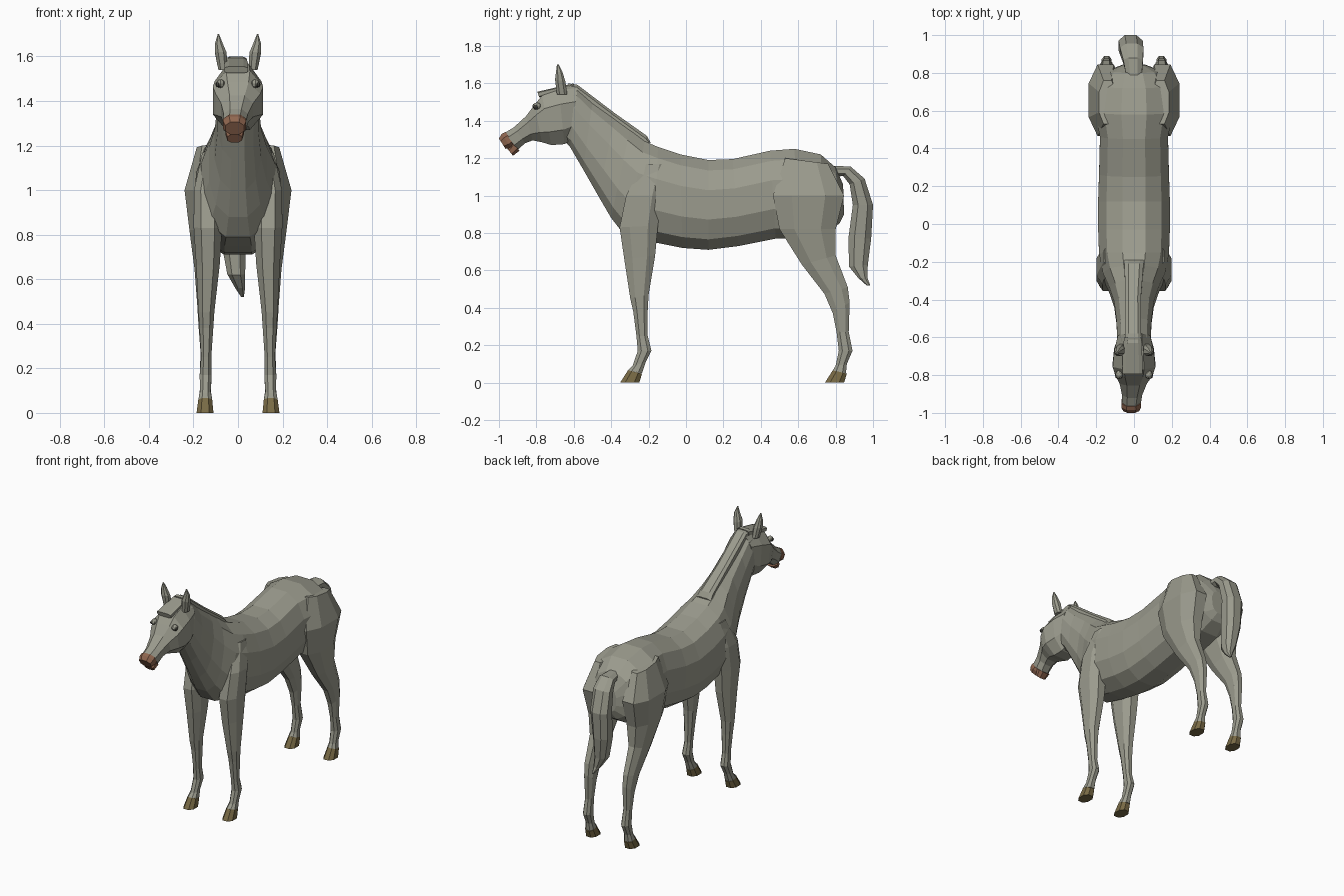
import bpy, bmesh, math
from mathutils import Vector


def material(name, rgb):
    m = bpy.data.materials.new(name)
    m.diffuse_color = (*rgb, 1)
    return m


COAT = material("grey coat", (0.33, 0.33, 0.27))
LIPS = material("brown muzzle", (0.28, 0.135, 0.08))
HORN = material("olive hoof", (0.19, 0.145, 0.06))
DARK = material("dark eye", (0.06, 0.06, 0.05))


def loft(name, rings, mat, n=8, power=0.85, side=1):
    """Skin rings given as (y, z of one edge, y, z of opposite edge, x centre, half width)."""
    bm = bmesh.new()
    loops = []
    fit = math.cos(math.pi / n) ** power
    for ya, za, yb, zb, xc, w in rings:
        a, b = Vector((0, ya, za)), Vector((0, yb, zb))
        mid, half = (a + b) / 2, (a - b) / 2
        loop = []
        for i in range(n):
            t = (i + 0.5) * 2 * math.pi / n
            c = math.copysign(abs(math.cos(t)) ** power, math.cos(t)) / fit
            s = math.copysign(abs(math.sin(t)) ** power, math.sin(t)) / fit
            p = mid + half * c
            loop.append(bm.verts.new((side * (xc + w * s), p.y, p.z)))
        loops.append(loop)
    for l0, l1 in zip(loops, loops[1:]):
        for i in range(n):
            j = (i + 1) % n
            bm.faces.new((l0[i], l0[j], l1[j], l1[i]))
    bm.faces.new(loops[0])
    bm.faces.new(loops[-1])
    bmesh.ops.recalc_face_normals(bm, faces=bm.faces)
    me = bpy.data.meshes.new(name)
    bm.to_mesh(me)
    bm.free()
    me.materials.append(mat)
    ob = bpy.data.objects.new(name, me)
    bpy.context.collection.objects.link(ob)
    return ob


# Trunk and neck, from rump to throat
loft("trunk_and_neck", [
    (0.84, 1.06, 0.845, 0.90, 0, 0.06),
    (0.80, 1.15, 0.82, 0.85, 0, 0.14),
    (0.72, 1.22, 0.74, 0.80, 0, 0.19),
    (0.58, 1.25, 0.60, 0.77, 0, 0.205),
    (0.45, 1.24, 0.48, 0.77, 0, 0.18),
    (0.25, 1.195, 0.28, 0.73, 0, 0.185),
    (0.12, 1.19, 0.12, 0.71, 0, 0.19),
    (-0.03, 1.22, -0.02, 0.72, 0, 0.19),
    (-0.15, 1.26, -0.17, 0.75, 0, 0.185),
    (-0.22, 1.29, -0.33, 0.79, 0, 0.165),
    (-0.30, 1.35, -0.40, 0.88, 0, 0.13),
    (-0.38, 1.41, -0.47, 1.00, 0, 0.105),
    (-0.50, 1.50, -0.55, 1.14, 0, 0.092),
    (-0.58, 1.57, -0.62, 1.26, 0, 0.09),
    (-0.63, 1.57, -0.66, 1.30, 0, 0.085),
], COAT, n=12)

# Head, from poll to nose
loft("head", [
    (-0.58, 1.575, -0.61, 1.30, 0, 0.085),
    (-0.68, 1.565, -0.65, 1.275, 0, 0.105),
    (-0.77, 1.535, -0.72, 1.27, 0, 0.113),
    (-0.81, 1.485, -0.77, 1.285, 0, 0.10),
    (-0.855, 1.425, -0.82, 1.295, -0.004, 0.072),
    (-0.92, 1.365, -0.86, 1.28, -0.01, 0.054),
    (-0.97, 1.335, -0.90, 1.245, -0.014, 0.05),
], COAT, n=8)

# Lips
loft("upper_lip", [
    (-0.965, 1.34, -0.915, 1.27, -0.015, 0.051),
    (-0.985, 1.33, -0.935, 1.255, -0.015, 0.052),
    (-1.0, 1.305, -0.965, 1.25, -0.015, 0.042),
], LIPS)
loft("lower_lip", [
    (-0.93, 1.285, -0.89, 1.24, -0.015, 0.042),
    (-0.955, 1.25, -0.925, 1.213, -0.015, 0.033),
], LIPS)

# Mane strip and forelock
loft("mane", [
    (-0.63, 1.60, -0.62, 1.54, -0.005, 0.045),
    (-0.58, 1.592, -0.60, 1.53, -0.005, 0.043),
    (-0.38, 1.44, -0.40, 1.38, -0.005, 0.042),
    (-0.21, 1.32, -0.24, 1.25, 0, 0.05),
    (-0.19, 1.285, -0.20, 1.24, 0, 0.055),
], COAT, power=0.6)
loft("forelock", [
    (-0.60, 1.60, -0.61, 1.56, -0.008, 0.045),
    (-0.70, 1.577, -0.70, 1.545, -0.008, 0.052),
    (-0.795, 1.555, -0.785, 1.525, -0.008, 0.052),
], COAT, power=0.5)

# Tail
loft("tail", [
    (0.77, 1.16, 0.80, 1.10, 0, 0.04),
    (0.88, 1.155, 0.84, 1.105, -0.005, 0.052),
    (0.955, 1.09, 0.875, 1.06, -0.012, 0.062),
    (1.0, 0.95, 0.892, 0.95, -0.018, 0.064),
    (0.99, 0.77, 0.868, 0.77, -0.02, 0.056),
    (0.972, 0.63, 0.872, 0.62, -0.008, 0.04),
    (0.97, 0.56, 0.92, 0.56, 0.01, 0.022),
    (0.985, 0.52, 0.965, 0.52, 0.02, 0.006),
], COAT)

FRONT = [
    (-0.23, 1.17, -0.11, 1.17, 0.12, 0.04),
    (-0.32, 1.00, -0.13, 1.00, 0.14, 0.058),
    (-0.355, 0.83, -0.15, 0.84, 0.135, 0.064),
    (-0.33, 0.66, -0.165, 0.68, 0.135, 0.053),
    (-0.298, 0.45, -0.20, 0.47, 0.142, 0.036),
    (-0.282, 0.38, -0.205, 0.38, 0.142, 0.031),
    (-0.265, 0.25, -0.205, 0.25, 0.143, 0.023),
    (-0.258, 0.17, -0.185, 0.17, 0.145, 0.027),
    (-0.285, 0.09, -0.215, 0.11, 0.147, 0.024),
    (-0.31, 0.065, -0.235, 0.05, 0.147, 0.031),
]
HIND = [
    (0.53, 1.20, 0.76, 1.17, 0.14, 0.045),
    (0.465, 1.00, 0.845, 1.00, 0.15, 0.09),
    (0.50, 0.82, 0.80, 0.82, 0.145, 0.073),
    (0.62, 0.63, 0.80, 0.68, 0.147, 0.048),
    (0.74, 0.475, 0.865, 0.51, 0.147, 0.036),
    (0.785, 0.37, 0.875, 0.43, 0.145, 0.032),
    (0.805, 0.27, 0.87, 0.27, 0.145, 0.023),
    (0.817, 0.17, 0.89, 0.17, 0.145, 0.027),
    (0.80, 0.09, 0.86, 0.10, 0.146, 0.024),
    (0.785, 0.065, 0.855, 0.05, 0.147, 0.031),
]
EAR = [
    (-0.69, 1.54, -0.635, 1.54, 0.068, 0.02),
    (-0.70, 1.62, -0.645, 1.61, 0.077, 0.026),
    (-0.695, 1.66, -0.66, 1.66, 0.086, 0.017),
    (-0.69, 1.70, -0.68, 1.70, 0.088, 0.003),
]

# Paired parts: legs, hooves, ears and eyes
for side, tag in ((1, "left"), (-1, "right")):
    loft(f"front_leg_{tag}", FRONT, COAT, side=side)
    loft(f"hind_leg_{tag}", HIND, COAT, side=side)
    for leg, y in (("front", -0.352), ("hind", 0.743)):
        loft(f"{leg}_hoof_{tag}", [
            (y + 0.042, 0.066, y + 0.117, 0.048, 0.147, 0.031),
            (y, 0, y + 0.102, 0, 0.148, 0.038),
        ], HORN, side=side)
    loft(f"ear_{tag}", EAR, COAT, side=side)
    for part, y, z, x, r, mat in (("eyelid", -0.797, 1.478, 0.078, 0.024, COAT),
                                  ("eye", -0.803, 1.474, 0.088, 0.016, DARK)):
        bpy.ops.mesh.primitive_uv_sphere_add(segments=8, ring_count=6, radius=r,
                                             location=(side * x, y, z))
        ob = bpy.context.object
        ob.name = f"{part}_{tag}"
        ob.scale = (0.8, 1, 0.8)
        ob.data.materials.append(mat)
